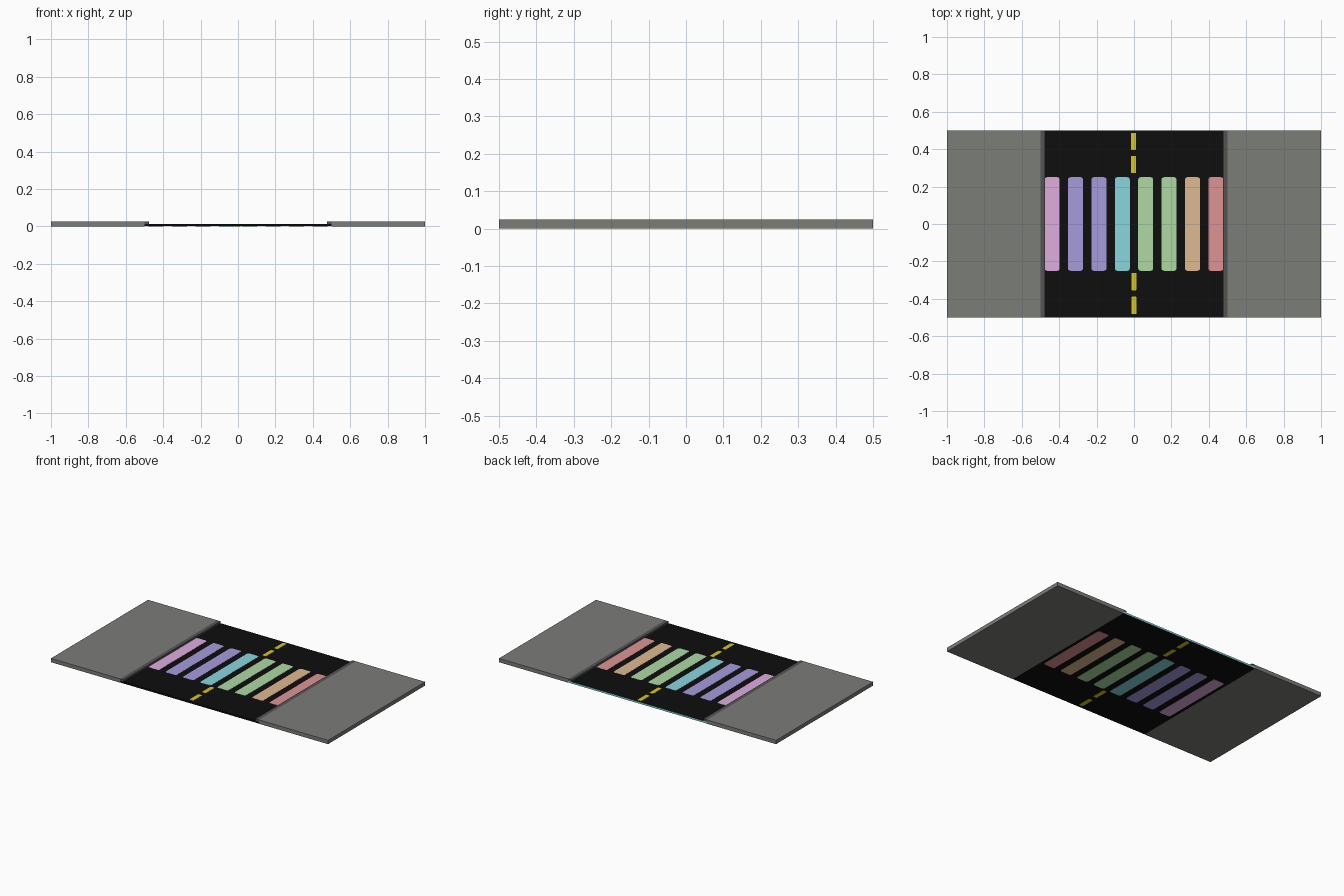
import bpy, bmesh, math

if "Cube" in bpy.data.objects:
    bpy.data.objects.remove(bpy.data.objects["Cube"])


def material(name, r, g, b):
    """Flat colour given as 0-255 sRGB, stored as linear."""
    lin = [((c / 255 + 0.055) / 1.055) ** 2.4 if c > 10 else c / 255 / 12.92 for c in (r, g, b)]
    m = bpy.data.materials.new(name)
    m.diffuse_color = (*lin, 1)
    m.use_nodes = True
    m.node_tree.nodes["Principled BSDF"].inputs["Base Color"].default_value = m.diffuse_color
    return m


asphalt = material("black asphalt", 14, 14, 14)
concrete = material("grey concrete", 123, 125, 121)
curb_grey = material("dark curb grey", 84, 84, 84)
yellow = material("lane yellow", 216, 200, 24)
pink = material("pink paint", 222, 172, 222)
purple = material("purple paint", 166, 156, 222)
cyan = material("cyan paint", 136, 214, 222)
green = material("green paint", 174, 218, 164)
orange = material("orange paint", 222, 186, 144)
red = material("red paint", 222, 148, 148)


def finish(name, bm, *mats):
    mesh = bpy.data.meshes.new(name)
    bmesh.ops.recalc_face_normals(bm, faces=bm.faces)
    bm.to_mesh(mesh)
    bm.free()
    ob = bpy.data.objects.new(name, mesh)
    for m in mats:
        mesh.materials.append(m)
    bpy.context.collection.objects.link(ob)
    return ob


def box(name, x0, x1, y0, y1, z0, z1, *mats):
    bm = bmesh.new()
    bmesh.ops.create_cube(bm, size=1)
    for v in bm.verts:
        v.co = (x0 if v.co.x < 0 else x1, y0 if v.co.y < 0 else y1, z0 if v.co.z < 0 else z1)
    return finish(name, bm, *mats)


def plate(name, cx, cy, w, d, radius, z0, z1, mat, steps=4):
    """Thin painted plate with rounded corners."""
    bm = bmesh.new()
    ring = []
    for i, (sx, sy) in enumerate([(1, 1), (-1, 1), (-1, -1), (1, -1)]):
        for k in range(steps + 1):
            a = math.pi / 2 * (i + k / steps)
            ring.append(bm.verts.new((cx + sx * (w / 2 - radius) + radius * math.cos(a),
                                      cy + sy * (d / 2 - radius) + radius * math.sin(a), z0)))
    face = bm.faces.new(ring)
    out = bmesh.ops.extrude_face_region(bm, geom=[face])
    for v in out["geom"]:
        if isinstance(v, bmesh.types.BMVert):
            v.co.z = z1
    # extrusion drops the source face, so close the underside again
    if not any(all(v.co.z == ring[0].co.z for v in f.verts) for f in bm.faces):
        bm.faces.new(ring)
    return finish(name, bm, mat)


ROAD_LOW, ROAD_TOP, WALK_TOP, PAINT = 0.0008, 0.0125, 0.025, 0.0008

# Road slab, with the tinted rear edge
road = box("road", -0.5, 0.5, -0.5, 0.5, ROAD_LOW, ROAD_TOP, asphalt, cyan)
for p in road.data.polygons:
    p.material_index = 1 if p.normal.y > 0.5 else 0

# Pavements and curbs on both sides
for side, s in (("left", -1), ("right", 1)):
    box(side + "_sidewalk", *sorted((s * 0.5, s * 1.0)), -0.5, 0.5, 0, WALK_TOP, concrete)
    box(side + "_curb", *sorted((s * 0.475, s * 0.5)), -0.5, 0.5, ROAD_TOP, WALK_TOP, curb_grey)

# Markings show on the top and the underside of the road
for level, z0, z1 in (("top", ROAD_TOP, ROAD_TOP + PAINT), ("underside", 0, ROAD_LOW)):
    # Crossing stripes
    for i, mat in enumerate([pink, purple, purple, cyan, green, green, orange, red]):
        plate(f"crossing_stripe_{level}_{i + 1}", -0.4375 + 0.125 * i, 0, 0.08, 0.5, 0.012, z0, z1, mat)
    # Centre line dashes
    for i, y in enumerate([0.441, 0.318, -0.308, -0.435]):
        plate(f"centre_dash_{level}_{i + 1}", -0.003 if y > 0 else 0, y, 0.028, 0.093, 0.006, z0, z1, yellow)
